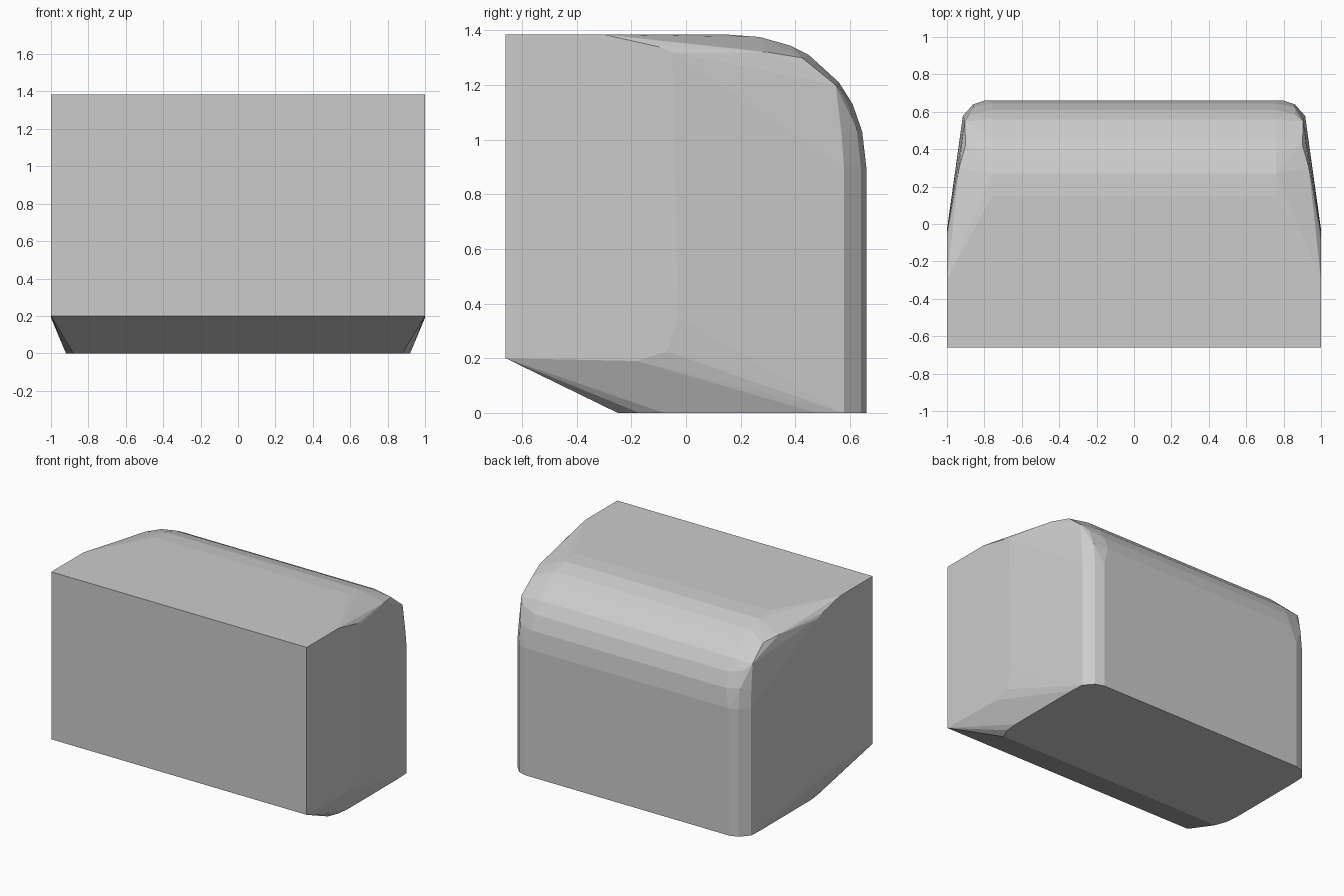
import bpy, bmesh, math

if "Cube" in bpy.data.objects:
    bpy.data.objects.remove(bpy.data.objects["Cube"])

# Right-half control points; the solid is their mirrored convex skin
points = []

# Front panel and top edge where the sides begin to fall away
points += [(1, -0.66, 0.2), (1, -0.66, 1.385), (1, -0.3, 1.385)]

# Curved roll from the top down to the back
roll = [(0.15, 1.385), (0.27, 1.376), (0.38, 1.345), (0.45, 1.31), (0.56, 1.21),
        (0.61, 1.13), (0.645, 1.03), (0.66, 0.9)]
points += [(0.76, y, z) for y, z in roll]

# Rounded vertical back corner, from base to shoulder
corner = [(0.80, 0.66), (0.86, 0.64), (0.905, 0.585), (0.915, 0.578)]
for z in (0, 0.9):
    points += [(x, y, z) for x, y in corner]
points += [(0.86, 0.625, 1.04), (0.86, 0.585, 1.155)]

# Side rim, running from shoulder forward to the front
points += [(0.91, 0.57, 1.02), (0.905, 0.548, 1.2), (0.9, 0.425, 1.3),
           (0.935, 0.3, 1.32), (1, -0.1, 1.34), (1, -0.05, 1.32)]

# Lower side bend and bevelled base
points += [(1, -0.03, 0.35), (1, -0.07, 0.225), (1, -0.18, 0.19),
           (0.88, -0.25, 0), (0.91, -0.17, 0), (0.92, -0.08, 0), (0.92, 0.48, 0)]

bm = bmesh.new()
for x, y, z in points:
    for s in (-1, 1):
        bm.verts.new((s * x, y, z))
res = bmesh.ops.convex_hull(bm, input=bm.verts[:])
loose = {g for g in res["geom_interior"] + res["geom_unused"]
         if isinstance(g, bmesh.types.BMVert)}
bmesh.ops.delete(bm, geom=list(loose), context='VERTS')
bmesh.ops.dissolve_limit(bm, angle_limit=math.radians(0.5),
                         verts=bm.verts[:], edges=bm.edges[:])
bmesh.ops.recalc_face_normals(bm, faces=bm.faces[:])

mesh = bpy.data.meshes.new("rounded_body")
bm.to_mesh(mesh)
bm.free()
body = bpy.data.objects.new("rounded_body", mesh)
bpy.context.collection.objects.link(body)
